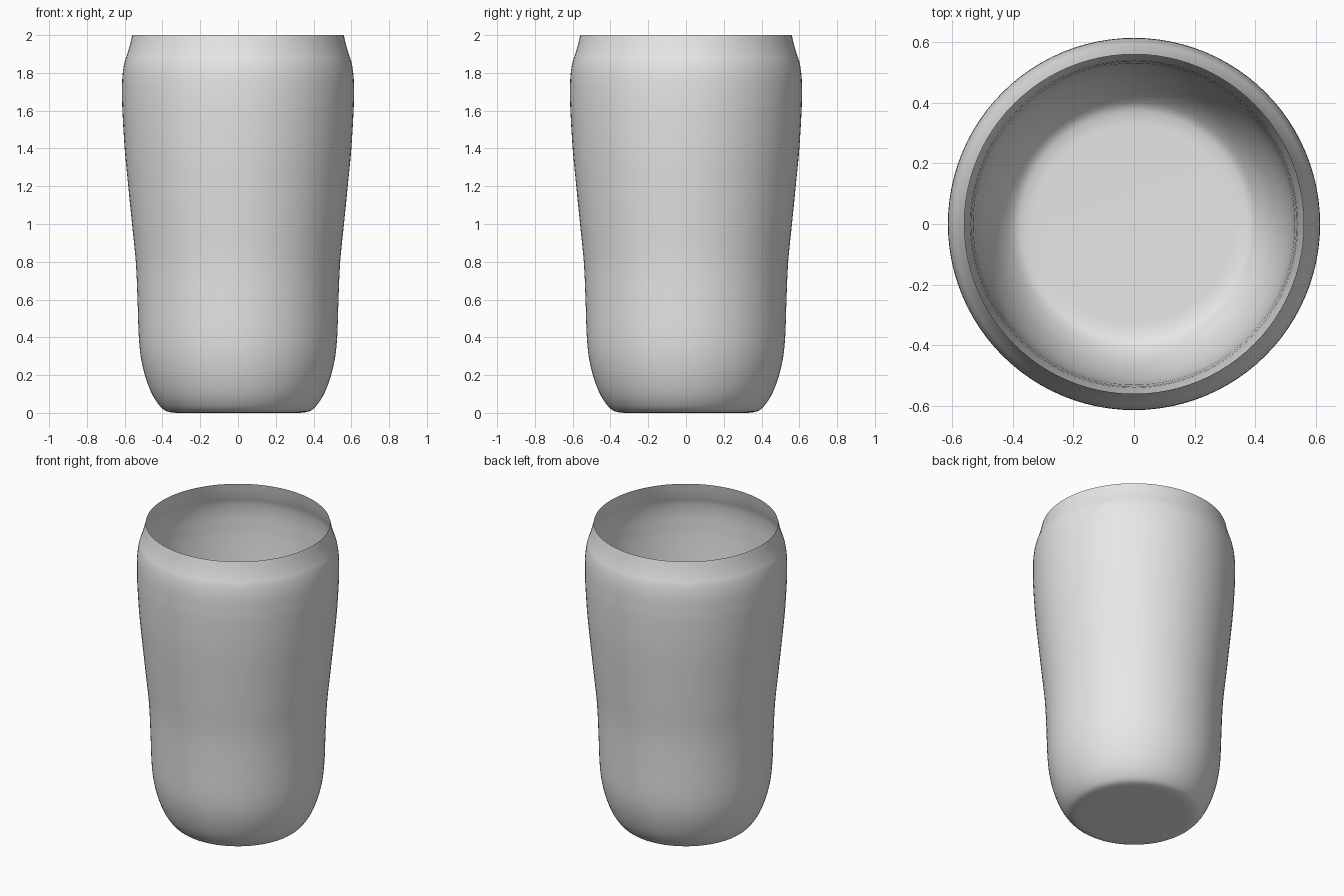
import bpy, bmesh, math
from mathutils import Vector

if "Cube" in bpy.data.objects:
    bpy.data.objects.remove(bpy.data.objects["Cube"])

# Half profile of the wall: (radius, height), from floor edge to rim
PROFILE = [(0.30, 0.0), (0.355, 0.003), (0.40, 0.022), (0.45, 0.09), (0.49, 0.19),
           (0.515, 0.30), (0.526, 0.42), (0.532, 0.60), (0.541, 0.80), (0.561, 1.00),
           (0.581, 1.20), (0.60, 1.40), (0.612, 1.60), (0.614, 1.70), (0.612, 1.78),
           (0.602, 1.85), (0.586, 1.90), (0.573, 1.945), (0.56, 2.0)]
SIDES = 96
STEPS = 4


def smooth_path(points, steps):
    """Catmull-Rom curve through the profile points."""
    pts = [Vector(p) for p in points]
    pts = [2 * pts[0] - pts[1]] + pts + [2 * pts[-1] - pts[-2]]
    out = []
    for a, b, c, d in zip(pts, pts[1:], pts[2:], pts[3:]):
        for i in range(steps):
            t = i / steps
            out.append(0.5 * (2 * b + (c - a) * t + (2 * a - 5 * b + 4 * c - d) * t * t
                              + (3 * b - a - 3 * c + d) * t ** 3))
    out.append(pts[-2])
    return out


# Vase: thin open shell, revolved around z
bm = bmesh.new()
rings = []
for r, z in smooth_path(PROFILE, STEPS):
    rings.append([bm.verts.new((r * math.cos(math.tau * k / SIDES),
                                r * math.sin(math.tau * k / SIDES), max(z, 0.0)))
                  for k in range(SIDES)])
for low, high in zip(rings, rings[1:]):
    for k in range(SIDES):
        n = (k + 1) % SIDES
        bm.faces.new((low[k], low[n], high[n], high[k]))

# Flat floor
bm.faces.new(list(reversed(rings[0])))
for f in bm.faces:
    f.smooth = True

mesh = bpy.data.meshes.new("vase")
bm.to_mesh(mesh)
bm.free()
vase = bpy.data.objects.new("vase", mesh)
bpy.context.collection.objects.link(vase)

# Plain grey
grey = bpy.data.materials.new("light grey")
grey.diffuse_color = (0.8, 0.8, 0.8, 1.0)
grey.use_nodes = True
grey.node_tree.nodes["Principled BSDF"].inputs["Base Color"].default_value = grey.diffuse_color
mesh.materials.append(grey)
